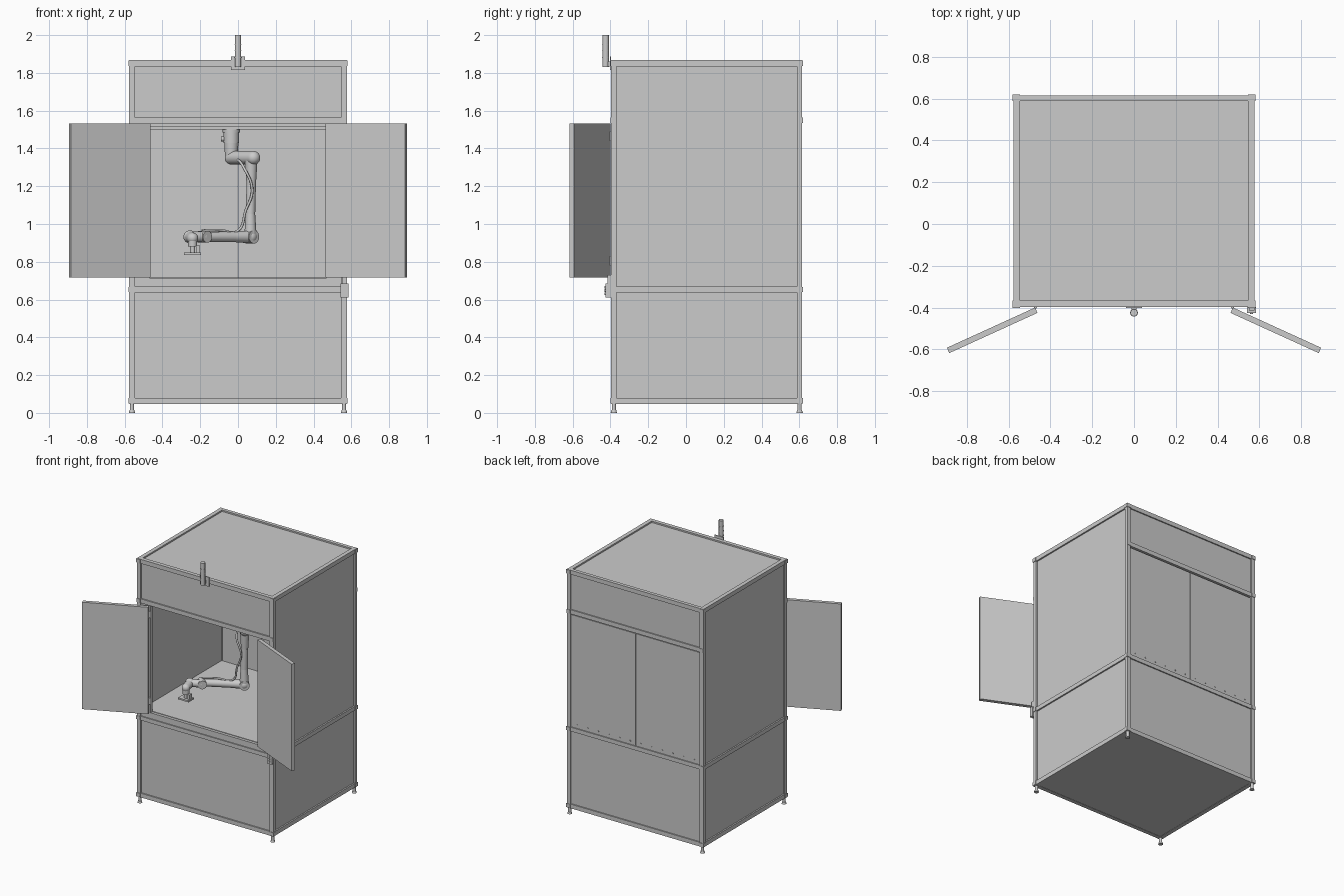
import bpy, bmesh, math
from mathutils import Vector, Matrix

if "Cube" in bpy.data.objects:
    bpy.data.objects.remove(bpy.data.objects["Cube"])


def finish(name, bm, smooth=False):
    me = bpy.data.meshes.new(name)
    bm.to_mesh(me)
    bm.free()
    ob = bpy.data.objects.new(name, me)
    bpy.context.collection.objects.link(ob)
    if smooth:
        bpy.ops.object.select_all(action='DESELECT')
        ob.select_set(True)
        bpy.context.view_layer.objects.active = ob
        bpy.ops.object.shade_smooth_by_angle(angle=math.radians(35))
    return ob


def box(name, x, y, z, rot=0.0):
    """Box from (min, max) ranges, optionally turned about its own z axis."""
    c = Vector(((x[0] + x[1]) / 2, (y[0] + y[1]) / 2, (z[0] + z[1]) / 2))
    m = (Matrix.Translation(c) @ Matrix.Rotation(rot, 4, 'Z')
         @ Matrix.Diagonal((x[1] - x[0], y[1] - y[0], z[1] - z[0], 1)))
    bm = bmesh.new()
    bmesh.ops.create_cube(bm, size=1, matrix=m)
    return finish(name, bm)


def rod(name, a, b, r1, r2=None, seg=32):
    """Cylinder or cone between two points."""
    a, b = Vector(a), Vector(b)
    d = b - a
    m = Matrix.Translation((a + b) / 2) @ Vector((0, 0, 1)).rotation_difference(d).to_matrix().to_4x4()
    bm = bmesh.new()
    bmesh.ops.create_cone(bm, cap_ends=True, segments=seg, radius1=r1,
                          radius2=r1 if r2 is None else r2, depth=d.length, matrix=m)
    return finish(name, bm, True)


def ball(name, p, r):
    bm = bmesh.new()
    bmesh.ops.create_uvsphere(bm, u_segments=24, v_segments=16, radius=r, matrix=Matrix.Translation(p))
    return finish(name, bm, True)


# Main frame limits
X, XI = 0.577, 0.546
Y0, Y0I, Y1I, Y1 = -0.397, -0.367, 0.588, 0.615
BOTTOM, MID, HEAD, TOP = (0.048, 0.08), (0.637, 0.668), (1.533, 1.565), (1.835, 1.867)

# Posts, feet and corner connector blocks
for sx, side in ((-1, "left"), (1, "right")):
    xr = tuple(sorted((sx * XI, sx * X)))
    for yr, end, out in (((Y0, Y0I), "front", -1), ((Y1I, Y1), "back", 1)):
        tag = f"{end}_{side}"
        box(f"post_{tag}", xr, yr, (0.048, 1.867))
        cx, cy = sum(xr) / 2, sum(yr) / 2
        rod(f"foot_stem_{tag}", (cx, cy, 0.01), (cx, cy, 0.05), 0.011)
        rod(f"foot_pad_{tag}", (cx, cy, 0), (cx, cy, 0.014), 0.017, 0.013)
        for i, z in enumerate((BOTTOM, MID, HEAD, TOP)):
            ye = (yr[0] - 0.004, yr[1]) if out < 0 else (yr[0], yr[1] + 0.004)
            xe = xr if i == 2 else tuple(sorted((sx * XI, sx * (X + 0.004))))
            box(f"connector_{tag}_{i}", xe, ye, (z[0] + 0.002, z[1] - 0.002))

    # Side rails and recessed side panels
    for i, z in enumerate((BOTTOM, MID, TOP)):
        box(f"side_rail_{side}_{i}", xr, (Y0I, Y1I), z)
    px = tuple(sorted((sx * 0.55, sx * 0.566)))
    box(f"lower_side_panel_{side}", px, (Y0I, Y1I), (0.08, 0.637))
    box(f"upper_side_panel_{side}", px, (Y0I, Y1I), (0.668, 1.835))

    # Door jamb, open front door with hinges, closed back door
    box(f"door_jamb_{side}", tuple(sorted((sx * 0.466, sx * XI))), (Y0 + 0.008, Y0I), (0.668, 1.533))
    c = (sx * 0.679, -0.509)
    box(f"front_door_{side}", (c[0] - 0.232, c[0] + 0.232), (c[1] - 0.014, c[1] + 0.014),
        (0.716, 1.533), sx * -math.radians(24.5))
    for i, z in enumerate((0.78, 1.44)):
        rod(f"door_hinge_{side}_{i}", (sx * 0.472, -0.397, z), (sx * 0.472, -0.397, z + 0.05), 0.008, seg=16)
    box(f"back_door_{side}", tuple(sorted((sx * 0.003, sx * XI))), (0.59, 0.607), (0.668, 1.525))

# Front and back rails
for yr, end in (((Y0, Y0I), "front"), ((Y1I, Y1), "back")):
    for i, z in enumerate((BOTTOM, MID, HEAD, TOP)):
        box(f"{end}_rail_{i}", (-XI, XI), yr, z)

# Front, back, top and bottom panels
for yr, end in (((-0.387, -0.37), "front"), ((0.592, 0.606), "back")):
    box(f"lower_{end}_panel", (-XI, XI), yr, (0.08, 0.637))
    box(f"upper_{end}_panel", (-XI, XI), yr, (1.565, 1.835))
box("roof_panel", (-XI, XI), (Y0I, Y1I), (1.840, 1.856))
box("bottom_panel", (-0.56, 0.56), (-0.38, 0.6), (0.05, 0.064))

# Work floor, door sill and ceiling beams
box("work_floor", (-0.55, 0.55), (Y0I, 0.588), (0.69, 0.716))
box("door_sill", (-XI, XI), (-0.389, Y0I), (0.668, 0.712))
box("ceiling_beam", (-0.55, 0.55), (0.07, 0.15), (1.50, 1.545))
for y in (-0.36, 0.56):
    box("ceiling_edge_rail", (-0.55, 0.55), (y, y + 0.025), (1.515, 1.545))

# Row of bolts along the foot of the back doors
for i in range(12):
    x = -0.495 + i * 0.09
    rod(f"back_bolt_{i}", (x, 0.604, 0.695), (x, 0.611, 0.695), 0.005, seg=8)

# Signal tower with bracket
box("tower_bracket_plate", (-0.038, 0.038), (-0.403, -0.396), (1.815, 1.887))
box("tower_bracket_arm", (-0.012, 0.012), (-0.425, -0.40), (1.835, 1.86))
rod("signal_tower", (0, -0.425, 1.83), (0, -0.425, 2.0), 0.017)
for i in range(3):
    z = 1.88 + i * 0.035
    rod(f"tower_ring_{i}", (0, -0.425, z), (0, -0.425, z + 0.004), 0.0185)

# Control box with buttons
box("control_box", (0.542, 0.584), (-0.425, -0.397), (0.61, 0.685))
box("control_box_bracket", (0.55, 0.577), (-0.415, -0.397), (0.685, 0.73))
for i, z in enumerate((0.63, 0.648, 0.666)):
    rod(f"control_button_{i}", (0.563, -0.424, z), (0.563, -0.432, z), 0.007, seg=16)

# Ceiling-hung robot arm: base, shoulder, upper arm
p = Vector((0.64, -0.77, 0))      # sideways direction of the joints
d = Vector((-0.87, -0.49, 0))     # forearm direction
base = Vector((-0.035, 0.11, 1.35))
shoulder = Vector((0.07, -0.02, 1.35))
elbow = Vector((0.066, -0.02, 0.932))
up = Vector((0, 0, 1))
rod("robot_base_flange", base + up * 0.135, base + up * 0.15, 0.046)
rod("robot_base", base + up * 0.08, base + up * 0.137, 0.041)
rod("robot_base_plug", base + Vector((-0.03, 0, 0.1)), base + Vector((-0.055, 0, 0.1)), 0.012)
rod("robot_shoulder_turret", base, base + up * 0.08, 0.034, 0.037)
ball("robot_shoulder_ball", base, 0.035)
rod("robot_shoulder", base, shoulder + p * 0.02, 0.036)
ball("robot_shoulder_cap", shoulder + p * 0.018, 0.036)
rod("robot_upper_arm_top", shoulder, shoulder - up * 0.14, 0.034, 0.025)
rod("robot_upper_arm", shoulder - up * 0.14, elbow + up * 0.12, 0.025)
rod("robot_upper_arm_end", elbow + up * 0.12, elbow, 0.025, 0.033)

# Elbow, forearm, wrist and tool
rod("robot_elbow", elbow + p * 0.03, elbow - p * 0.03, 0.035)
ball("robot_elbow_cap", elbow, 0.036)
wrist = Vector((-0.19, -0.165, 0.932))
rod("robot_forearm_root", elbow, elbow + d * 0.1, 0.034, 0.028)
rod("robot_forearm", elbow + d * 0.1, wrist, 0.028, 0.026)
rod("robot_wrist_one", wrist - p * 0.025, wrist + p * 0.045, 0.031)
wrist2 = Vector((-0.255, -0.215, 0.932))
rod("robot_wrist_link", wrist + p * 0.02, wrist2, 0.028)
ball("robot_wrist_ball", wrist2, 0.034)
tool = Vector((-0.24, -0.285, 0.925))
rod("robot_wrist_two", wrist2, tool, 0.029)
ball("robot_wrist_cap", tool, 0.029)
rod("tool_flange", tool, tool - up * 0.045, 0.024)
rod("tool_stem", tool - up * 0.04, tool - up * 0.08, 0.013)
box("tool_plate", (-0.285, -0.195), (-0.318, -0.252), (0.837, 0.849))
box("tool_sensor", (-0.222, -0.2), (-0.30, -0.27), (0.849, 0.885))

# Hose running along the arm
cu = bpy.data.curves.new("robot_hose", 'CURVE')
cu.dimensions = '3D'
cu.bevel_depth = 0.007
cu.bevel_resolution = 3
cu.resolution_u = 8
pts = [(-0.01, 0.05, 1.35), (0.03, -0.06, 1.30), (0.075, -0.07, 1.18),
       (0.04, -0.07, 1.07), (0.0, -0.065, 0.965), (-0.1, -0.11, 0.968), (-0.19, -0.16, 0.965)]
sp = cu.splines.new('BEZIER')
sp.bezier_points.add(len(pts) - 1)
for bp, co in zip(sp.bezier_points, pts):
    bp.co = co
    bp.handle_left_type = bp.handle_right_type = 'AUTO'
bpy.context.collection.objects.link(bpy.data.objects.new("robot_hose", cu))
